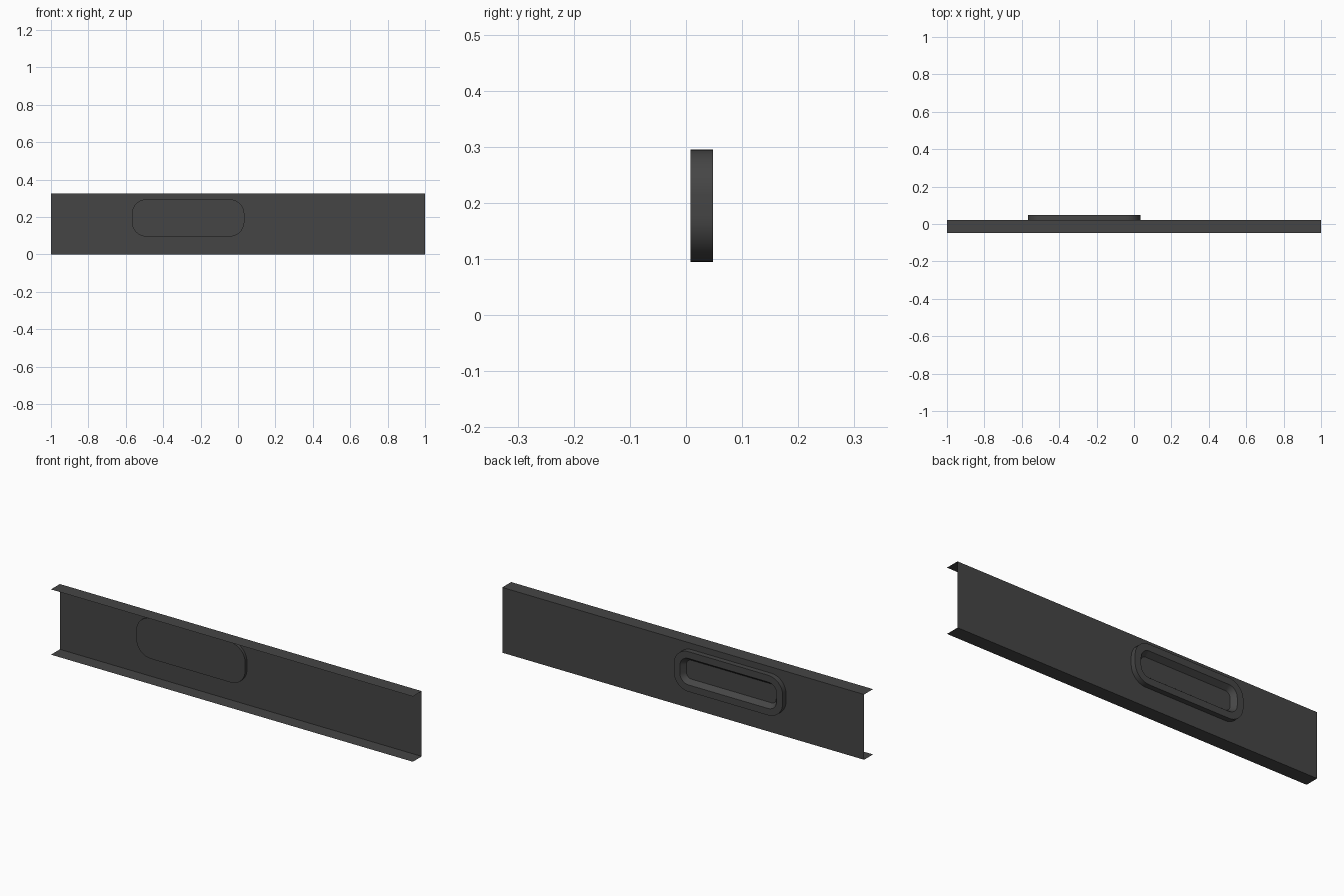
import bpy, bmesh, math

if "Cube" in bpy.data.objects:
    bpy.data.objects.remove(bpy.data.objects["Cube"])

grey = bpy.data.materials.new("dark grey")
grey.diffuse_color = (0.06, 0.06, 0.06, 1)
grey.use_nodes = True
grey.node_tree.nodes["Principled BSDF"].inputs["Base Color"].default_value = grey.diffuse_color

H, FRONT, WEB, BACK = 0.326, -0.048, 0.022, 0.048


def make_object(name, bm):
    mesh = bpy.data.meshes.new(name)
    bm.to_mesh(mesh)
    bm.free()
    mesh.materials.append(grey)
    obj = bpy.data.objects.new(name, mesh)
    bpy.context.collection.objects.link(obj)
    return obj


# Thin sheet channel: web with two flanges, open to the front
bm = bmesh.new()
profile = [(FRONT, 0), (WEB, 0), (WEB, H), (FRONT, H)]
rows = [[bm.verts.new((x, y, z)) for y, z in profile] for x in (-1, 1)]
for i in range(3):
    bm.faces.new((rows[0][i], rows[0][i + 1], rows[1][i + 1], rows[1][i]))
make_object("channel", bm)


# Recessed pull: rounded rectangle loops bridged from front cap to recess floor
def rounded_loop(bm, inset, y, cx=-0.267, cz=0.195, hx=0.301, hz=0.1, r=0.08, n=10):
    r -= inset
    dx, dz = hx - inset - r, hz - inset - r
    loop = []
    for k, (sx, sz) in enumerate([(1, 1), (-1, 1), (-1, -1), (1, -1)]):
        for j in range(n + 1):
            a = math.pi / 2 * (k + j / n)
            loop.append(bm.verts.new((cx + sx * dx + r * math.cos(a), y,
                                      cz + sz * dz + r * math.sin(a))))
    return loop


bm = bmesh.new()
loops = [rounded_loop(bm, i, y) for i, y in
         [(0, 0.008), (0, BACK), (0.034, BACK), (0.053, WEB + 0.001)]]
for a, b in zip(loops, loops[1:]):
    for i in range(len(a)):
        j = (i + 1) % len(a)
        bm.faces.new((a[i], a[j], b[j], b[i]))
bm.faces.new(loops[0])
bm.faces.new(loops[-1])
bmesh.ops.recalc_face_normals(bm, faces=bm.faces)
pull = make_object("recessed_pull", bm)
bpy.context.view_layer.objects.active = pull
pull.select_set(True)
bpy.ops.object.shade_smooth_by_angle(angle=math.radians(30))
